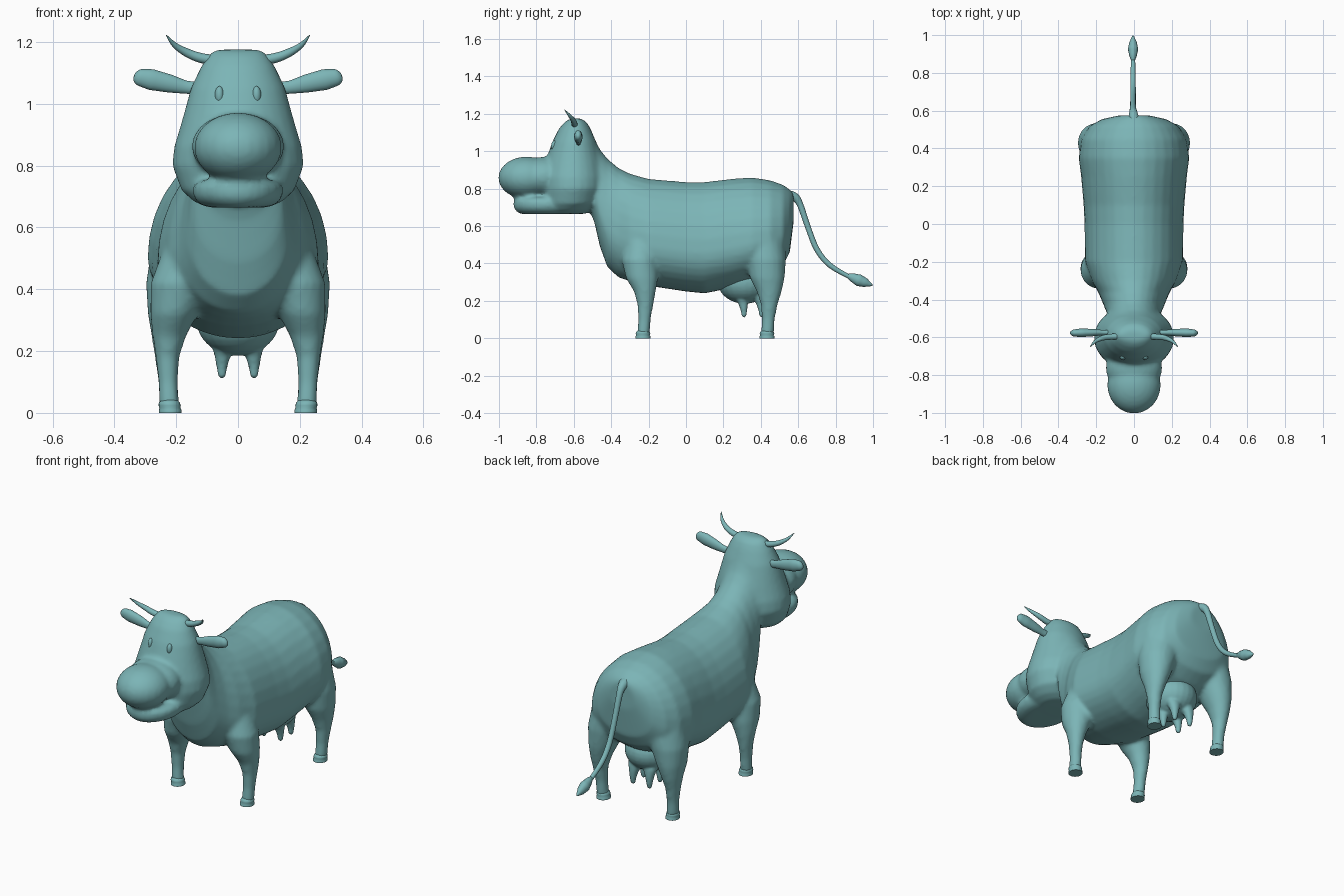
import bpy, bmesh, math
from mathutils import Vector, Matrix

skin = bpy.data.materials.new("teal")
skin.diffuse_color = (0.2, 0.46, 0.47, 1)


def loft(bm, rings, n=24, power=1.0):
    """Skin closed rings; each ring is (centre, side, up, down) vectors."""
    loops = []
    for c, side, up, down in rings:
        loop = []
        for i in range(n):
            a = 2 * math.pi * i / n
            ca, sa = math.cos(a), math.sin(a)
            ca = math.copysign(abs(ca) ** power, ca)
            sa = math.copysign(abs(sa) ** power, sa)
            loop.append(bm.verts.new(Vector(c) + Vector(side) * ca + (Vector(up) * sa if sa > 0 else Vector(down) * -sa)))
        loops.append(loop)
    for a, b in zip(loops, loops[1:]):
        for i in range(n):
            j = (i + 1) % n
            bm.faces.new((a[i], a[j], b[j], b[i]))
    bm.faces.new(loops[0])
    bm.faces.new(loops[-1])


def column(bm, rows, s=1, n=20):
    """Upright loft from rows of (z, x, y, rx, ry)."""
    loft(bm, [((s * x, y, z), (rx, 0, 0), (0, ry, 0), (0, -ry, 0)) for z, x, y, rx, ry in rows], n)


def sweep(bm, pts, radii, ref, flat=1.0, n=14):
    """Tapered tube along a smoothed path; flat scales it along ref."""
    pts = [Vector(p) for p in pts]
    fine, rad = [], []
    for i in range(len(pts) - 1):
        p0, p1, p2, p3 = pts[max(i - 1, 0)], pts[i], pts[i + 1], pts[min(i + 2, len(pts) - 1)]
        for k in range(4):
            t = k / 4
            fine.append(0.5 * (2 * p1 + (p2 - p0) * t + (2 * p0 - 5 * p1 + 4 * p2 - p3) * t * t
                               + (3 * p1 - p0 - 3 * p2 + p3) * t ** 3))
            rad.append(radii[i] * (1 - t) + radii[i + 1] * t)
    fine.append(pts[-1])
    rad.append(radii[-1])
    rings = []
    for i, p in enumerate(fine):
        tan = (fine[min(i + 1, len(fine) - 1)] - fine[max(i - 1, 0)]).normalized()
        u = tan.cross(Vector(ref)).normalized()
        v = u.cross(tan)
        rings.append((p, u * rad[i], v * rad[i] * flat, -v * rad[i] * flat))
    loft(bm, rings, n)


def ball(bm, centre, radii):
    m = Matrix.Translation(centre) @ Matrix.Diagonal((*radii, 1))
    bmesh.ops.create_uvsphere(bm, u_segments=24, v_segments=16, radius=1, matrix=m)


def finish(bm, name, voxel=0, smooth=0):
    bmesh.ops.recalc_face_normals(bm, faces=bm.faces)
    me = bpy.data.meshes.new(name)
    bm.to_mesh(me)
    bm.free()
    me.materials.append(skin)
    ob = bpy.data.objects.new(name, me)
    bpy.context.collection.objects.link(ob)
    for p in me.polygons:
        p.use_smooth = True
    if voxel:
        r = ob.modifiers.new("blend", 'REMESH')
        r.mode = 'VOXEL'
        r.voxel_size = voxel
        r.use_smooth_shade = True
        sm = ob.modifiers.new("soften", 'SMOOTH')
        sm.factor = 0.5
        sm.iterations = smooth
    else:
        bpy.ops.object.select_all(action='DESELECT')
        ob.select_set(True)
        bpy.context.view_layer.objects.active = ob
        bpy.ops.object.shade_smooth_by_angle(angle=math.radians(50))
    return ob


# Torso and neck: egg-shaped sections (y, bottom, top, half width)
bm = bmesh.new()
torso = [(-0.53, 0.72, 1.11, 0.11), (-0.49, 0.62, 1.07, 0.135), (-0.46, 0.49, 1.01, 0.15),
         (-0.42, 0.38, 0.96, 0.165), (-0.36, 0.325, 0.91, 0.19), (-0.30, 0.305, 0.88, 0.225),
         (-0.20, 0.28, 0.852, 0.26), (0.0, 0.25, 0.835, 0.262), (0.1, 0.24, 0.835, 0.267),
         (0.25, 0.27, 0.853, 0.28), (0.35, 0.30, 0.86, 0.293), (0.45, 0.34, 0.845, 0.28),
         (0.52, 0.39, 0.82, 0.235), (0.555, 0.46, 0.795, 0.17), (0.575, 0.62, 0.775, 0.08)]
rings = []
for y, b, t, w in torso:
    c = b + 0.36 * (t - b)
    rings.append(((0, y, c), (w, 0, 0), (0, 0, t - c), (0, 0, b - c)))
loft(bm, rings, 32)

# Legs
front = [(0.02, .222, -.228, .032, .035), (0.1, .226, -.222, .032, .033), (0.18, .228, -.217, .038, .043),
         (0.25, .222, -.22, .055, .058), (0.32, .207, -.235, .077, .086), (0.42, .18, -.245, .103, .1),
         (0.56, .13, -.235, .1, .09)]
hind = [(0.02, .222, .435, .032, .035), (0.1, .226, .44, .032, .034), (0.18, .23, .445, .039, .045),
        (0.25, .225, .445, .055, .067), (0.32, .215, .435, .077, .092), (0.42, .195, .428, .103, .107),
        (0.55, .15, .42, .128, .11), (0.65, .12, .41, .11, .1)]
for s in (-1, 1):
    column(bm, front, s)
    column(bm, hind, s)

# Skull: rows of (z, front y, back y, half width)
skull = [(0.665, -.74, -.54, .10), (0.685, -.76, -.50, .145), (0.72, -.77, -.46, .183),
         (0.80, -.775, -.43, .213), (0.86, -.775, -.43, .207), (0.95, -.75, -.45, .18),
         (1.05, -.715, -.48, .153), (1.12, -.68, -.51, .12), (1.155, -.65, -.53, .097), (1.175, -.62, -.56, .075)]
column(bm, [(z, 0, (f + b) / 2, w, (b - f) / 2) for z, f, b, w in skull], n=28)

# Muzzle and lower jaw
ball(bm, (0, -0.852, 0.858), (0.142, 0.152, 0.113))
ball(bm, (0, -0.76, 0.862), (0.15, 0.13, 0.108))
column(bm, [(z, 0, -0.74, w, r) for z, w, r in
            ((0.664, .09, .14), (0.675, .125, .165), (0.70, .145, .183), (0.735, .145, .183), (0.755, .12, .16))], n=28)
finish(bm, "body", 0.012, 5)

# Hooves
bm = bmesh.new()
for s in (-1, 1):
    for y in (-0.23, 0.433):
        column(bm, [(0.0, .219, y, .037, .040), (0.009, .219, y, .037, .040), (0.016, .22, y, .034, .036),
                    (0.024, .221, y, .036, .039), (0.033, .222, y, .034, .036), (0.042, .222, y, .026, .028)], s)
finish(bm, "hooves")

# Udder with four teats
bm = bmesh.new()
ball(bm, (0, 0.315, 0.30), (0.135, 0.145, 0.115))
for x in (-0.052, 0.052):
    for y in (0.31, 0.405):
        k = 1 if x > 0 else -1
        column(bm, [(0.112, x, y, .006, .006), (0.12, x, y, .013, .013), (0.15, x, y, .018, .018),
                    (0.185, x - k * .002, y - .005, .026, .026), (0.22, x - k * .006, y - .015, .04, .035),
                    (0.26, x - k * .01, y - .03, .05, .04)], n=16)
finish(bm, "udder", 0.007, 4)

# Tail and tuft
bm = bmesh.new()
sweep(bm, [(0, .54, .76), (-.003, .58, .755), (-.005, .61, .715), (-.005, .65, .60), (-.005, .70, .475),
           (-.005, .77, .39), (-.005, .88, .325)], [.035, .024, .017, .015, .015, .014, .011], (1, 0, 0))
finish(bm, "tail")
bm = bmesh.new()
sweep(bm, [(-.005, .865, .335), (-.005, .89, .325), (-.005, .925, .31), (-.005, .96, .297), (-.005, .998, .283)],
      [.010, .023, .032, .024, .002], (1, 0, 0), 0.85)
finish(bm, "tail_tuft")

# Ears, horns and eyes, one per side
for s, side in ((-1, "left"), (1, "right")):
    bm = bmesh.new()
    sweep(bm, [(s * .13, -.575, 1.05), (s * .17, -.575, 1.054), (s * .22, -.575, 1.065), (s * .28, -.576, 1.078),
               (s * .322, -.577, 1.086), (s * .336, -.578, 1.09)],
          [.02, .021, .029, .034, .026, .008], (0, 1, 0), 0.68, 18)
    finish(bm, side + "_ear")
    bm = bmesh.new()
    sweep(bm, [(s * .07, -.595, 1.14), (s * .12, -.597, 1.148), (s * .165, -.603, 1.165), (s * .205, -.622, 1.19),
               (s * .232, -.65, 1.222)], [.017, .016, .014, .009, .001], (0, 1, 0))
    finish(bm, side + "_horn")
    bm = bmesh.new()
    ball(bm, (s * .06, -.703, 1.027), (.015, .018, .03))
    finish(bm, side + "_eye")
